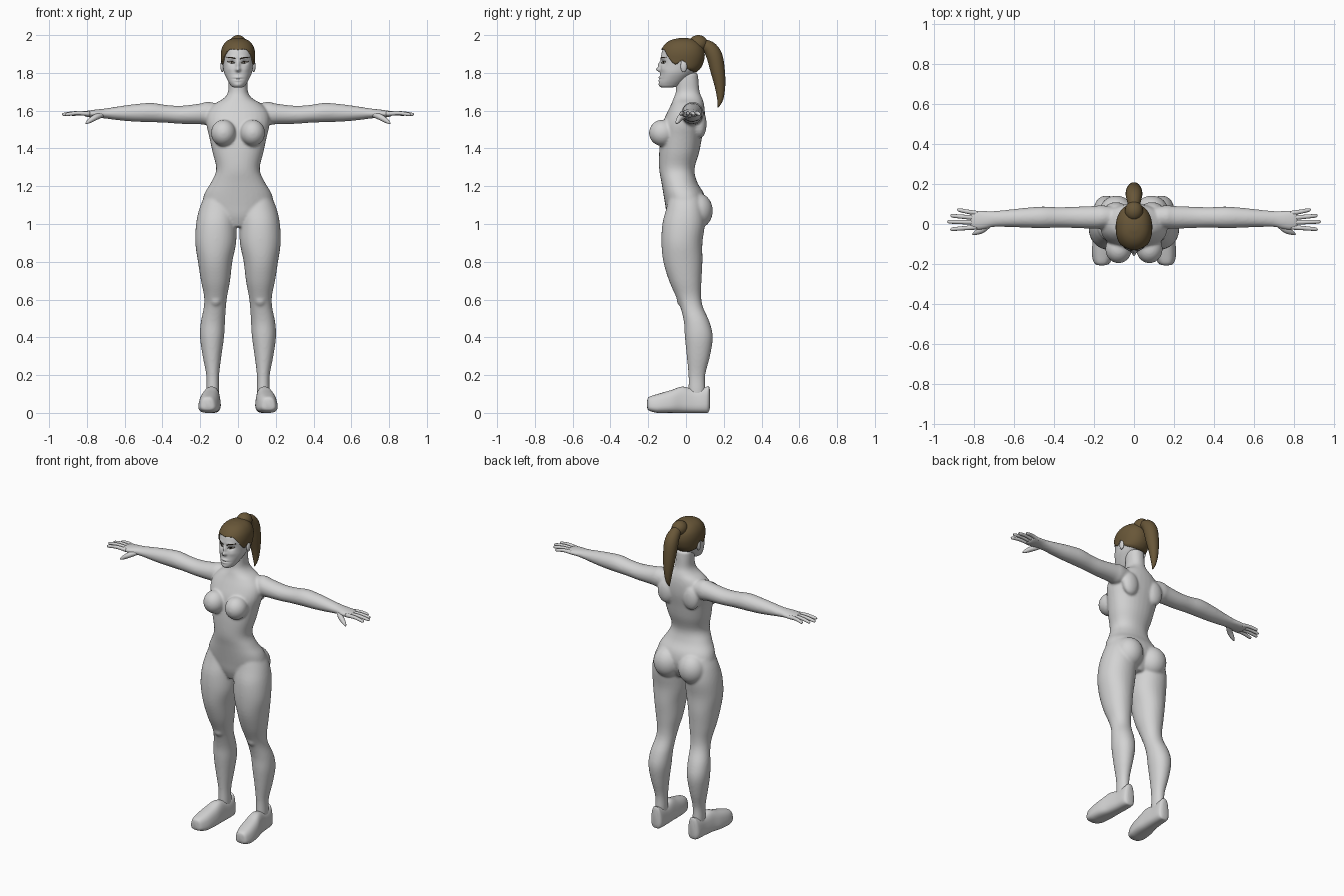
import bpy, bmesh, math
from mathutils import Vector, Matrix
from mathutils.bvhtree import BVHTree

cube = bpy.data.objects.get("Cube")
if cube:
    bpy.data.objects.remove(cube, do_unlink=True)


def material(name, color):
    m = bpy.data.materials.new(name)
    m.use_nodes = True
    m.diffuse_color = (*color, 1)
    m.node_tree.nodes["Principled BSDF"].inputs["Base Color"].default_value = (*color, 1)
    return m


SKIN = material("pale grey", (0.65, 0.65, 0.65))
HAIR = material("hair brown", (0.14, 0.095, 0.04))
DARK = material("dark brown", (0.03, 0.02, 0.012))
WHITE = material("eye white", (0.7, 0.68, 0.6))


def finish(name, bm, mat):
    bmesh.ops.recalc_face_normals(bm, faces=bm.faces)
    for f in bm.faces:
        f.smooth = True
    mesh = bpy.data.meshes.new(name)
    bm.to_mesh(mesh)
    bm.free()
    mesh.materials.append(mat)
    obj = bpy.data.objects.new(name, mesh)
    bpy.context.scene.collection.objects.link(obj)
    return obj


def smooth(rows, k=4):
    """Catmull-Rom interpolation of rows of numbers."""
    p = [Vector(r) for r in rows]
    p = [p[0]] + p + [p[-1]]
    out = []
    for a, b, c, d in zip(p, p[1:], p[2:], p[3:]):
        for i in range(k):
            t = i / k
            out.append(b + (c - a) * (t / 2) + (a * 2 - b * 5 + c * 4 - d) * (t * t / 2)
                       + (b * 3 - a - c * 3 + d) * (t ** 3 / 2))
    return out + [p[-1]]


def ring(center, u, v, n=32, e=2.0):
    """Superellipse around a centre, spanned by two radius vectors."""
    pts = []
    for i in range(n):
        a = 2 * math.pi * i / n
        c, s = math.cos(a), math.sin(a)
        pts.append(Vector(center) + Vector(u) * math.copysign(abs(c) ** (2 / e), c)
                   + Vector(v) * math.copysign(abs(s) ** (2 / e), s))
    return pts


def loft(bm, rings, caps=True):
    loops = [[bm.verts.new(p) for p in r] for r in rings]
    n = len(loops[0])
    for a, b in zip(loops, loops[1:]):
        for i in range(n):
            j = (i + 1) % n
            bm.faces.new((a[i], a[j], b[j], b[i]))
    if caps:
        bm.faces.new(loops[0])
        bm.faces.new(loops[-1])


def ball(bm, center, radii):
    m = Matrix.Translation(center) @ Matrix.Diagonal((*radii, 1))
    bmesh.ops.create_uvsphere(bm, u_segments=32, v_segments=20, radius=1, matrix=m)


def tube(bm, rows, side, n=16):
    """Round tube through rows of x, y, z, radius."""
    rows = smooth(rows)
    pts = [Vector(r[:3]) for r in rows]
    rings = []
    for i, r in enumerate(rows):
        t = (pts[min(i + 1, len(pts) - 1)] - pts[max(i - 1, 0)]).normalized()
        u = (Vector(side) - t * t.dot(Vector(side))).normalized()
        rings.append(ring(pts[i], u * r[3], t.cross(u) * r[3], n))
    loft(bm, rings)


# Body: torso and neck (z, half width, front, back)
bm = bmesh.new()
torso = [(.985, .05, -.08, .06), (1.04, .14, -.1, .09), (1.1, .185, -.11, .105),
         (1.16, .178, -.12, .095), (1.22, .143, -.13, .06), (1.29, .115, -.142, .045),
         (1.38, .135, -.142, .07), (1.46, .152, -.135, .085), (1.53, .168, -.125, .098),
         (1.59, .162, -.1, .1), (1.635, .125, -.078, .095), (1.665, .076, -.066, .086),
         (1.7, .053, -.054, .072), (1.76, .051, -.052, .066), (1.8, .05, -.05, .062)]
loft(bm, [ring((0, (f + b) / 2, z), (w, 0, 0), (0, (b - f) / 2, 0), e=2.2)
          for z, w, f, b in smooth(torso)])
# Legs (z, inner, outer, front, back) and arms (x, y, z, height, depth)
leg = [(1.14, .03, .18, -.09, .08), (1.08, .01, .205, -.105, .095), (1, .008, .222, -.125, .1),
       (.9, .01, .226, -.13, .087), (.8, .03, .212, -.12, .087), (.7, .042, .196, -.09, .082),
       (.62, .057, .18, -.055, .08), (.56, .064, .181, -.03, .09), (.48, .069, .197, -.011, .125),
       (.4, .074, .201, -.006, .142), (.3, .088, .187, .004, .127), (.2, .1, .168, .013, .102),
       (.12, .1, .167, .013, .102), (.06, .102, .165, .015, .1)]
arm = [(.1, .035, 1.585, .05, .05), (.16, .035, 1.585, .062, .058), (.2, .033, 1.583, .055, .057),
       (.3, .033, 1.578, .048, .053), (.38, .033, 1.583, .047, .051), (.46, .033, 1.59, .051, .054),
       (.55, .031, 1.588, .046, .049), (.63, .028, 1.586, .037, .043), (.7, .025, 1.585, .027, .04),
       (.745, .02, 1.585, .022, .046), (.79, .019, 1.583, .018, .05), (.818, .019, 1.583, .012, .044)]
for s in (1, -1):
    loft(bm, [ring((s * (i + o) / 2, (f + b) / 2, z), ((o - i) / 2, 0, 0), (0, (b - f) / 2, 0), e=2.1)
              for z, i, o, f, b in smooth(leg)])
    loft(bm, [ring((s * x, y, z), (0, d, 0), (0, 0, h)) for x, y, z, h, d in smooth(arm)])
    ball(bm, (s * .077, -.125, 1.482), (.066, .071, .07))     # chest
    ball(bm, (s * .088, .06, 1.07), (.085, .082, .095))       # seat
    ball(bm, (s * .09, .075, 1.53), (.055, .034, .075))       # shoulder blade
    ball(bm, (s * .118, -.015, .6), (.035, .035, .04))        # knee
bmesh.ops.recalc_face_normals(bm, faces=bm.faces)
body = finish("body", bm, SKIN)
remesh = body.modifiers.new("blend", 'REMESH')
remesh.mode = 'VOXEL'
remesh.voxel_size = .0065
relax = body.modifiers.new("relax", 'SMOOTH')
relax.factor = .5
relax.iterations = 10
blended = bpy.data.meshes.new_from_object(
    body.evaluated_get(bpy.context.evaluated_depsgraph_get()))
body.modifiers.clear()
body.data = blended
if not blended.materials:
    blended.materials.append(SKIN)
for f in blended.polygons:
    f.use_smooth = True
    f.material_index = 0

# Fingers and thumbs (root x, y; tip x, y)
for s, label in ((1, "left"), (-1, "right")):
    bm = bmesh.new()
    for x0, y0, x1, y1 in ((.785, -.016, .915, -.026), (.79, .008, .93, .011),
                           (.79, .031, .915, .041), (.78, .053, .882, .07)):
        xm, ym = (x0 + x1) / 2, (y0 + y1) / 2
        tube(bm, [(s * x0, y0, 1.583, .012), (s * xm, ym, 1.587, .0105),
                  (s * (x1 - .008), y1, 1.58, .0085), (s * x1, y1, 1.578, .002)], (0, 0, 1))
    tube(bm, [(s * .71, .01, 1.583, .014), (s * .755, -.028, 1.565, .016),
              (s * .79, -.044, 1.543, .011), (s * .806, -.052, 1.532, .003)], (0, 0, 1))
    finish(label + "_fingers", bm, SKIN)

# Feet (y, centre x, half width, bottom, top)
foot = [(-.206, .16, .015, .03, .065), (-.196, .16, .043, .012, .084), (-.15, .155, .062, 0, .1),
        (-.08, .148, .064, 0, .12), (-.02, .14, .054, 0, .139), (.04, .135, .048, 0, .127),
        (.1, .133, .045, 0, .135), (.119, .132, .036, .004, .142), (.126, .132, .02, .025, .125)]
for s, label in ((1, "left"), (-1, "right")):
    bm = bmesh.new()
    rings = []
    for y, x, w, lo, hi in smooth(foot, 5):
        lo = max(lo, 0)
        r = ring((s * x, y, (lo + hi) / 2), (w, 0, 0), (0, 0, (hi - lo) / 2), e=2.8)
        for p in r:                                           # narrower towards the top
            p.x = s * x + (p.x - s * x) * (1 - .3 * (p.z - lo) / (hi - lo))
        rings.append(r)
    loft(bm, rings)
    finish(label + "_foot", bm, SKIN)

# Head (z, half width, front, back) with raised and sunk facial forms
skull = smooth([(1.722, .012, -.12, -.09), (1.727, .032, -.135, -.05), (1.745, .046, -.142, -.02),
                (1.77, .06, -.139, .01), (1.8, .073, -.136, .045), (1.83, .079, -.134, .075),
                (1.87, .083, -.132, .09), (1.9, .084, -.13, .092), (1.93, .078, -.12, .085),
                (1.955, .063, -.098, .065), (1.97, .042, -.07, .04), (1.977, .016, -.035, .005),
                (1.978, .001, -.018, -.012)], 8)
forms = [(0, 1.817, .013, .011, .021), (0, 1.842, .01, .022, .014), (0, 1.776, .022, .007, .007),
         (0, 1.76, .018, .006, .005), (0, 1.768, .024, .003, -.004), (.034, 1.855, .018, .011, -.011),
         (.03, 1.882, .026, .01, .004), (.045, 1.82, .02, .015, .004), (0, 1.735, .02, .012, .004)]
bm = bmesh.new()
rings = []
for z, w, f, b in skull:
    r = ring((0, (f + b) / 2, z), (w, 0, 0), (0, (b - f) / 2, 0), 144, 2.15)
    for p in r:
        if p.y < (f + b) / 2:
            p.y -= sum(h * math.exp(-((abs(p.x) - x) / sx) ** 2 - ((p.z - q) / sz) ** 2)
                       for x, q, sx, sz, h in forms)
    rings.append(r)
loft(bm, rings)
face_tree = BVHTree.FromBMesh(bm)
finish("head", bm, SKIN)
bm = bmesh.new()
for s in (1, -1):
    ball(bm, (s * .083, -.012, 1.835), (.01, .017, .031))
finish("ears", bm, SKIN)


# Eyes and brows: thin plates laid on the face (x, lower z, upper z)
def face_plate(name, rows, mat, lift):
    bm = bmesh.new()
    for s in (1, -1):
        pairs = []
        for x, lo, hi in smooth(rows):
            pair = []
            for z in (lo, hi):
                hit = face_tree.ray_cast(Vector((s * x, -1, z)), Vector((0, 1, 0)))[0]
                pair.append(bm.verts.new((s * x, hit.y - lift, z)))
            pairs.append(pair)
        for (a, b), (c, d) in zip(pairs, pairs[1:]):
            face = bm.faces.new((a, c, d, b))
            face.normal_update()
            if face.normal.y > 0:
                face.normal_flip()
    for f in bm.faces:
        f.smooth = True
    obj = finish(name, bm, mat)
    thick = obj.modifiers.new("thickness", 'SOLIDIFY')
    thick.thickness = .001
    thick.offset = 0


face_plate("eye_whites", [(.018, 1.851, 1.853), (.033, 1.849, 1.86), (.051, 1.857, 1.859)], WHITE, .0015)
face_plate("irises", [(.028, 1.852, 1.857), (.033, 1.85, 1.86), (.038, 1.852, 1.859)], DARK, .003)
face_plate("lashes", [(.016, 1.852, 1.854), (.033, 1.859, 1.863), (.054, 1.859, 1.862)], DARK, .003)
face_plate("eyebrows", [(.012, 1.872, 1.877), (.035, 1.878, 1.885), (.06, 1.881, 1.884)], DARK, .0015)

# Hair cap: follows the skull from the hairline (angle from front, z) to the crown
hairline = smooth([(0, 1.922), (.5, 1.924), (.8, 1.9), (1.1, 1.862), (1.35, 1.845),
                   (1.6, 1.866), (1.9, 1.825), (2.5, 1.808), (math.pi + .01, 1.802)], 6)


def lookup(rows, key):
    for a, b in zip(rows, rows[1:]):
        if a[0] <= key <= b[0]:
            return a.lerp(b, (key - a[0]) / max(b[0] - a[0], 1e-9))
    return rows[-1]


bm = bmesh.new()
N, LEVELS = 96, 20
rings = []
for level in range(-1, LEVELS + 1):
    t = max(level, 0) / LEVELS
    puff = -.004 if level < 0 else .007
    r = []
    for i in range(N):
        a = 2 * math.pi * i / N
        start = lookup(hairline, min(a, 2 * math.pi - a))[1]
        z, w, f, b = lookup(skull, start + (1.978 - start) * math.sin(t * math.pi / 2))
        c, s = math.sin(a), -math.cos(a)
        r.append(Vector((math.copysign(abs(c) ** .93, c) * (w + puff),
                         (f + b) / 2 + math.copysign(abs(s) ** .93, s) * ((b - f) / 2 + puff),
                         z + max(puff, 0) * t)))
    rings.append(r)
loft(bm, rings)
finish("hair_cap", bm, HAIR)

# Bun and ponytail
bm = bmesh.new()
ball(bm, (0, .065, 1.955), (.045, .05, .045))
finish("hair_bun", bm, HAIR)
bm = bmesh.new()
tube(bm, [(0, .07, 1.955, .025), (0, .12, 1.935, .036), (0, .15, 1.89, .042), (0, .168, 1.81, .038),
          (0, .18, 1.73, .028), (0, .181, 1.66, .016), (0, .17, 1.617, .002)], (1, 0, 0), 24)
finish("ponytail", bm, HAIR)
